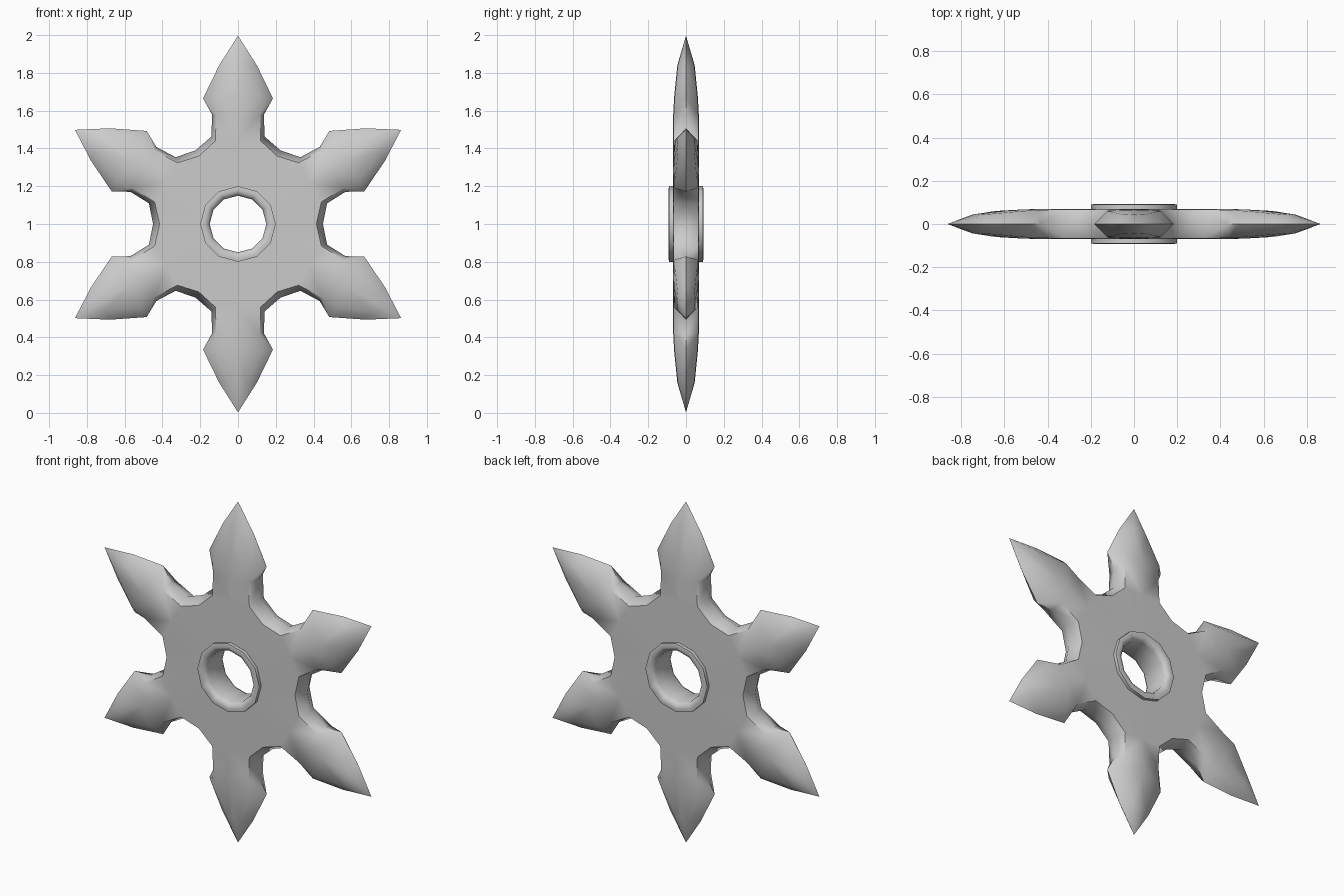
import bpy, bmesh, math
from mathutils import Vector

if "Cube" in bpy.data.objects:
    bpy.data.objects.remove(bpy.data.objects["Cube"])

# Half arm profile: (distance, edge half width, ridge distance, ridge half width, half depth)
ROWS = [(0.84, 0.10, 0.84, 0.045, 0.043),
        (0.665, 0.185, 0.67, 0.125, 0.06),
        (0.578, 0.137, 0.578, 0.115, 0.065),
        (0.463, 0.141, 0.44, 0.12, 0.067)]
TIP, VALLEY, VALLEY_IN, HUB_R, BODY_Y = 0.997, 0.45, 0.415, 0.19, 0.07


def finish(bm, name):
    bmesh.ops.remove_doubles(bm, verts=bm.verts, dist=0.0005)
    bmesh.ops.recalc_face_normals(bm, faces=bm.faces)
    me = bpy.data.meshes.new(name)
    bm.to_mesh(me)
    bm.free()
    ob = bpy.data.objects.new(name, me)
    bpy.context.collection.objects.link(ob)
    ob.location.z = 1
    bpy.ops.object.select_all(action='DESELECT')
    ob.select_set(True)
    bpy.context.view_layer.objects.active = ob
    bpy.ops.object.shade_smooth_by_angle(angle=math.radians(62))
    return ob


# Six-armed blade, built from mirrored quarter arms
bm = bmesh.new()
for k in range(6):
    a = math.pi / 2 + k * math.pi / 3
    d = Vector((math.cos(a), 0, math.sin(a)))
    n = Vector((-math.sin(a), 0, math.cos(a)))
    for side in (1, -1):
        for face in (1, -1):
            def P(along, across, y):
                return d * along + n * (across * side) + Vector((0, y * face, 0))

            def add(*pts):
                bm.faces.new([bm.verts.new(p) for p in pts])

            edge = [P(r[0], r[1], 0) for r in ROWS]
            ridge = [P(r[2], r[3], r[4]) for r in ROWS]
            mid = [P(r[2], 0, r[4] + 0.003) for r in ROWS]
            tip = P(TIP, 0, 0)
            add(tip, edge[0], ridge[0])
            add(tip, ridge[0], mid[0])
            for i in range(len(ROWS) - 1):
                add(edge[i], edge[i + 1], ridge[i + 1], ridge[i])
                add(ridge[i], ridge[i + 1], mid[i + 1], mid[i])
            c, s = math.cos(math.pi / 6), math.sin(math.pi / 6)
            val = P(VALLEY * c, VALLEY * s, 0)
            val_in = P(VALLEY_IN * c, VALLEY_IN * s, BODY_Y - 0.003)
            hub_v = P(HUB_R * c, HUB_R * s, BODY_Y)
            hub_a = P(HUB_R, 0, BODY_Y)
            add(edge[-1], val, val_in, ridge[-1])
            add(ridge[-1], val_in, hub_v, hub_a)
            add(ridge[-1], hub_a, mid[-1])
finish(bm, "star_blade")

# Raised ring lining the centre hole
half = [(0.20, 0.06), (0.20, 0.09), (0.18, 0.093), (0.16, 0.085), (0.15, 0.065)]
loop = half + [(r, -y) for r, y in reversed(half)]
bm = bmesh.new()
N = 12
rings = []
for i in range(N):
    a = math.pi / 2 + 2 * math.pi * i / N
    rings.append([bm.verts.new((r * math.cos(a), y, r * math.sin(a))) for r, y in loop])
for i in range(N):
    p, q = rings[i], rings[(i + 1) % N]
    for j in range(len(loop)):
        m = (j + 1) % len(loop)
        bm.faces.new((p[j], p[m], q[m], q[j]))
finish(bm, "hub_ring")
